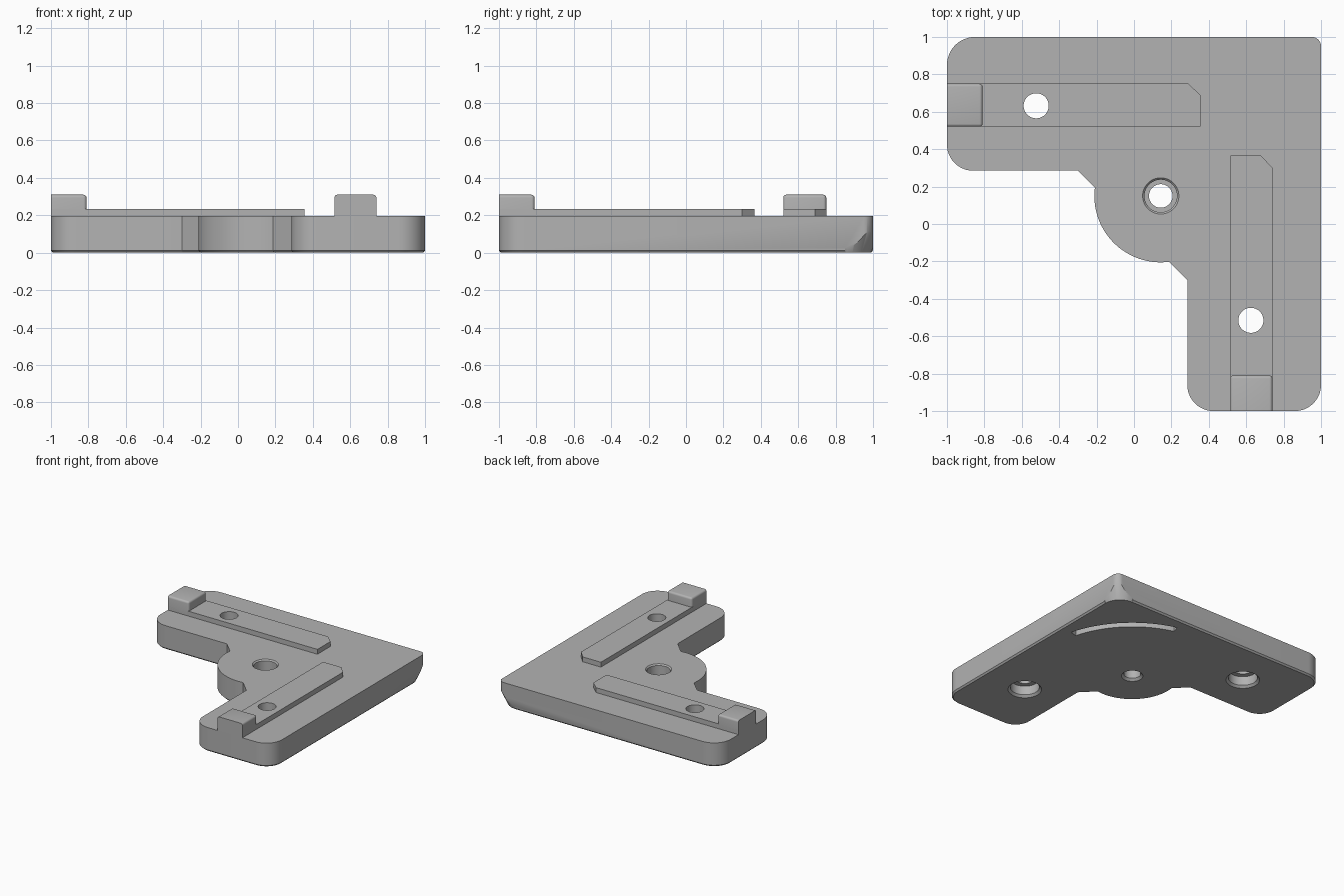
import bpy, bmesh
from math import cos, sin, radians, atan2, degrees

cube = bpy.data.objects.get("Cube")
if cube:
    bpy.data.objects.remove(cube, do_unlink=True)

GREY = (0.45, 0.45, 0.45, 1)
grey = bpy.data.materials.new("plain grey")
grey.use_nodes = True
grey.diffuse_color = GREY
grey.node_tree.nodes["Principled BSDF"].inputs["Base Color"].default_value = GREY

TOP, RAIL_TOP, BLOCK_TOP = 0.195, 0.235, 0.31
HUB = (0.143, 0.15)
HUB_R = 0.355


def finish(bm, name):
    bmesh.ops.recalc_face_normals(bm, faces=bm.faces)
    mesh = bpy.data.meshes.new(name)
    bm.to_mesh(mesh)
    bm.free()
    mesh.materials.append(grey)
    obj = bpy.data.objects.new(name, mesh)
    bpy.context.collection.objects.link(obj)
    return obj


def arc(cx, cy, r, a0, a1, n=12):
    angles = [radians(a0 + (a1 - a0) * i / n) for i in range(n + 1)]
    return [(cx + r * cos(a), cy + r * sin(a)) for a in angles]


def prism(outline, z0, z1):
    bm = bmesh.new()
    low = [bm.verts.new((x, y, z0)) for x, y in outline]
    high = [bm.verts.new((x, y, z1)) for x, y in outline]
    bm.faces.new(low)
    bm.faces.new(high)
    for i in range(len(low)):
        j = (i + 1) % len(low)
        bm.faces.new((low[i], low[j], high[j], high[i]))
    bmesh.ops.recalc_face_normals(bm, faces=bm.faces)
    return bm


def bevel(bm, test, size, segments):
    edges = [e for e in bm.edges if test(*[v.co for v in e.verts])]
    bmesh.ops.bevel(bm, geom=edges, offset=size, segments=segments,
                    profile=0.5, affect='EDGES')


def lathe(name, profile, centre, a0=0, a1=360, n=48):
    """Closed (radius, height) profile swept around a vertical axis."""
    bm = bmesh.new()
    full = a1 - a0 == 360
    rings = []
    for i in range(n if full else n + 1):
        a = radians(a0 + (a1 - a0) * i / n)
        rings.append([bm.verts.new((centre[0] + r * cos(a), centre[1] + r * sin(a), z))
                      for r, z in profile])
    for i in range(n):
        p, q = rings[i], rings[(i + 1) % len(rings)]
        for k in range(len(profile)):
            m = (k + 1) % len(profile)
            bm.faces.new((p[k], p[m], q[m], q[k]))
    if not full:
        bm.faces.new(rings[0])
        bm.faces.new(rings[-1])
    bmesh.ops.remove_doubles(bm, verts=bm.verts, dist=1e-5)
    return finish(bm, name)


def cut(obj, cutters):
    bpy.context.view_layer.objects.active = obj
    for c in cutters:
        mod = obj.modifiers.new("cut", 'BOOLEAN')
        mod.operation, mod.solver, mod.object = 'DIFFERENCE', 'EXACT', c
        bpy.ops.object.modifier_apply(modifier=mod.name)


# L-shaped base with rounded arm ends and a round hub in the inner corner
a_left = degrees(atan2(0.045, -0.352))
a_low = degrees(atan2(-0.352, 0.045)) + 360
outline = (arc(0.95, 0.95, 0.05, 0, 90) + arc(-0.85, 0.85, 0.15, 90, 180)
           + arc(-0.86, 0.425, 0.14, 180, 270) + [(-0.3, 0.285)]
           + arc(*HUB, HUB_R, a_left, a_low, 32) + [(0.285, -0.3)]
           + arc(0.425, -0.86, 0.14, 180, 270) + arc(0.86, -0.86, 0.14, 270, 360))
bm = prism(outline, 0, TOP)
bevel(bm, lambda a, b: a.z < 0.001 and b.z < 0.001, 0.012, 1)
base = finish(bm, "corner_base")

# Holes, counterbores, curved slot and flared corner relief
screw_spots = [(-0.523, 0.632), (0.625, -0.515)]
screw_cuts = [lathe("screw_cutter",
                    [(0, -0.05), (0.125, -0.05), (0.125, 0), (0.108, 0.017),
                     (0.108, 0.09), (0.067, 0.09), (0.067, 0.4), (0, 0.4)], s)
              for s in screw_spots]
hub_cut = lathe("hub_cutter",
                [(0, -0.05), (0.08, -0.05), (0.08, 0), (0.063, 0.017),
                 (0.063, 0.1), (0.087, 0.1), (0.087, TOP - 0.01),
                 (0.097, TOP), (0.097, 0.3), (0, 0.3)], HUB)
slot_cut = lathe("slot_cutter", [(0.73, -0.05), (0.79, -0.05), (0.79, 0.07), (0.73, 0.07)],
                 HUB, 15, 75)
relief_cut = lathe("relief_cutter", [(0.115, -0.05), (0.4, -0.05), (0.4, 0.16), (0.212, 0.16)],
                   (0.85, 0.85), 0, 90)
cut(base, screw_cuts + [hub_cut, slot_cut, relief_cut])

# Raised rail with one clipped corner, and an end block, on each arm
parts = [base]
for side, swap, lo, hi, end, screw in (("left", True, 0.515, 0.74, 0.365, screw_cuts[1]),
                                       ("right", False, 0.52, 0.75, 0.355, screw_cuts[0])):
    def place(points):
        return [(y, x) if swap else (x, y) for x, y in points]

    rail = finish(prism(place([(-1, lo), (end, lo), (end, hi - 0.06),
                               (end - 0.065, hi), (-1, hi)]), TOP, RAIL_TOP), side + "_rail")
    cut(rail, [screw])

    bm = prism(place([(-1, lo), (-0.81, lo), (-0.81, hi), (-1, hi)]), TOP, BLOCK_TOP)
    axis = 1 if swap else 0
    bevel(bm, lambda a, b: (a[axis] > -0.9 or b[axis] > -0.9)
          and max(a.z, b.z) > TOP + 0.01, 0.016, 4)
    parts += [rail, finish(bm, side + "_end_block")]

for c in screw_cuts + [hub_cut, slot_cut, relief_cut]:
    bpy.data.objects.remove(c, do_unlink=True)

# Smooth round walls, crisp edges
bpy.ops.object.select_all(action='DESELECT')
for p in parts:
    p.select_set(True)
bpy.context.view_layer.objects.active = base
bpy.ops.object.shade_smooth_by_angle(angle=radians(30))
